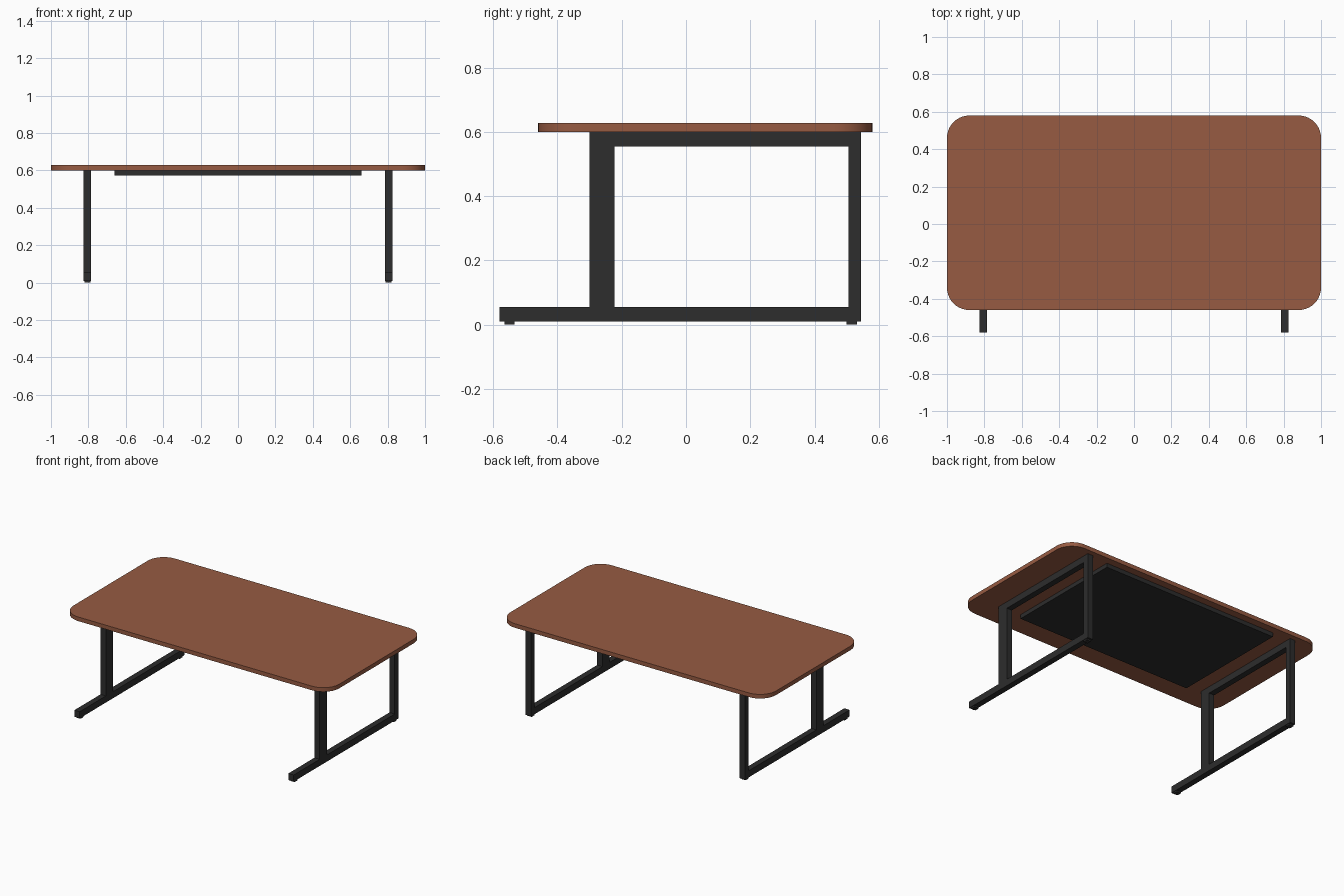
import bpy
import bmesh
from math import cos, sin, pi

old = bpy.data.objects.get("Cube")
if old:
    bpy.data.objects.remove(old, do_unlink=True)


def material(name, rgb):
    mat = bpy.data.materials.new(name)
    mat.use_nodes = True
    mat.diffuse_color = (*rgb, 1)
    mat.node_tree.nodes["Principled BSDF"].inputs["Base Color"].default_value = (*rgb, 1)
    return mat


wood = material("warm brown wood", (0.31, 0.105, 0.055))
metal = material("black metal", (0.026, 0.026, 0.026))


def slab(name, x, y, z, mat, radius=0, steps=10):
    """Upright prism over a rectangle, with optional rounded corners."""
    outline = []
    for i, (sx, sy) in enumerate([(1, 1), (0, 1), (0, 0), (1, 0)]):
        cx = x[sx] + (radius if sx == 0 else -radius)
        cy = y[sy] + (radius if sy == 0 else -radius)
        for k in range(steps + 1 if radius else 1):
            a = pi / 2 * (i + k / steps)
            outline.append((cx + radius * cos(a), cy + radius * sin(a), z[0]))
    bm = bmesh.new()
    base = bm.faces.new([bm.verts.new(p) for p in outline])
    top = bmesh.ops.extrude_face_region(bm, geom=[base])["geom"]
    bmesh.ops.translate(bm, vec=(0, 0, z[1] - z[0]),
                        verts=[v for v in top if isinstance(v, bmesh.types.BMVert)])
    bmesh.ops.recalc_face_normals(bm, faces=bm.faces)
    mesh = bpy.data.meshes.new(name)
    bm.to_mesh(mesh)
    bm.free()
    mesh.materials.append(mat)
    obj = bpy.data.objects.new(name, mesh)
    bpy.context.collection.objects.link(obj)
    return obj


# Rounded table top, smooth around the corners
table_top = slab("table_top", (-1, 1), (-0.46, 0.58), (0.6, 0.628), wood, radius=0.12)
bpy.ops.object.select_all(action='DESELECT')
table_top.select_set(True)
bpy.context.view_layer.objects.active = table_top
bpy.ops.object.shade_smooth_by_angle()

# Mounting panel below the top
slab("under_panel", (-0.66, 0.66), (-0.29, 0.53), (0.572, 0.6), metal)

# Side frames: floor beam, wide front post, slim back post, top rail and foot pads
frame_parts = {
    "floor_beam": ((-0.58, 0.545), (0.01, 0.055)),
    "front_post": ((-0.3, -0.223), (0.055, 0.555)),
    "back_post": ((0.505, 0.545), (0.055, 0.555)),
    "top_rail": ((-0.3, 0.545), (0.555, 0.6)),
    "front_pad": ((-0.565, -0.533), (0, 0.01)),
    "back_pad": ((0.5, 0.532), (0, 0.01)),
}
for side, label in ((1, "left"), (-1, "right")):
    for part, (y, z) in frame_parts.items():
        half = 0.016 if part.endswith("pad") else 0.02
        centre = 0.805 * side
        slab(f"{label}_{part}", (centre - half, centre + half), y, z, metal)
